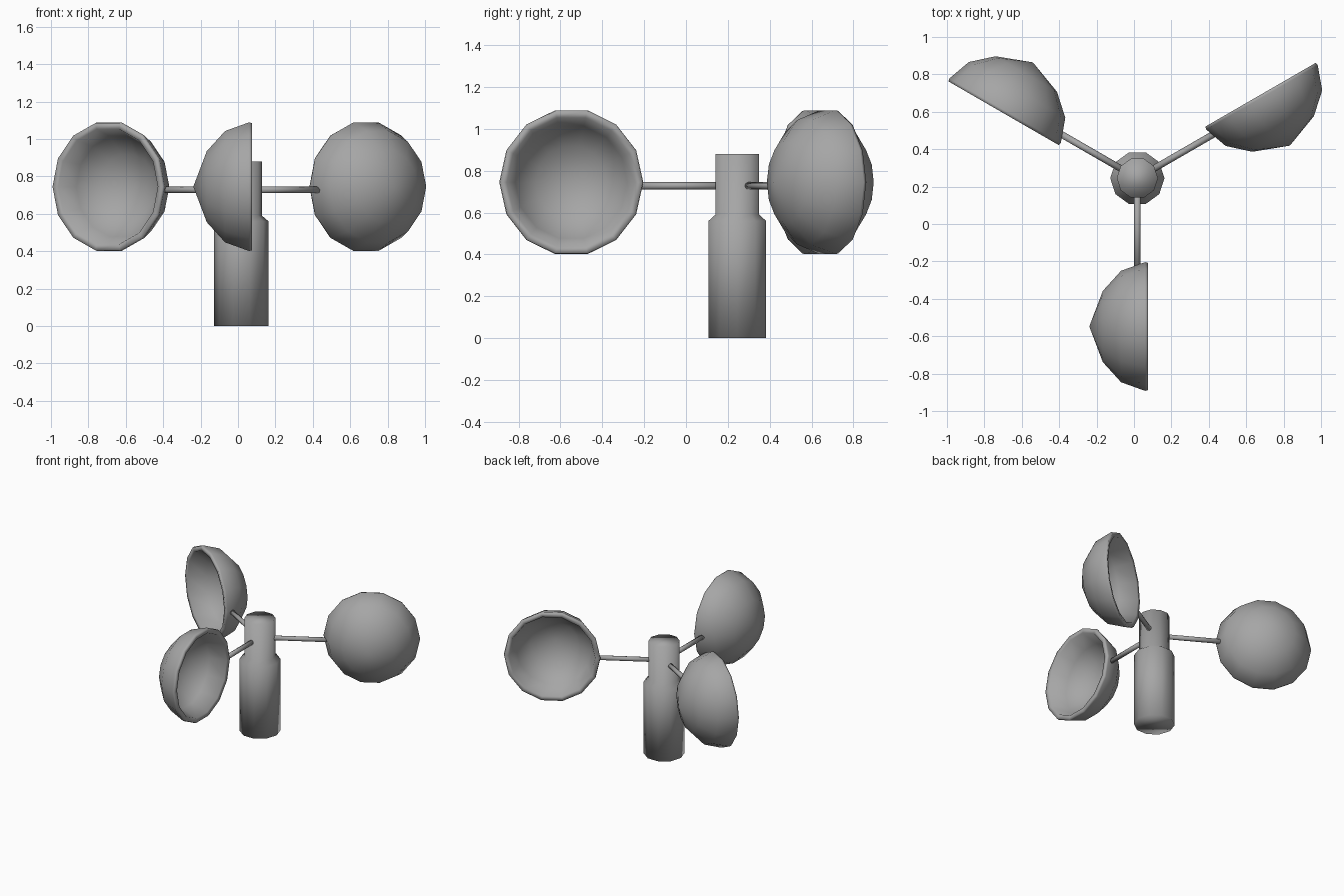
import bpy, math
from mathutils import Matrix, Vector

if "Cube" in bpy.data.objects:
    bpy.data.objects.remove(bpy.data.objects["Cube"])

HUB = Vector((0.018, 0.245, 0))
GREY = bpy.data.materials.new("dark_grey")
GREY.diffuse_color = (0.38, 0.38, 0.38, 1)
GREY.use_nodes = True
GREY.node_tree.nodes["Principled BSDF"].inputs["Base Color"].default_value = GREY.diffuse_color


def lathe(name, profile, sides, matrix):
    """Spin (radius, height) points around local z; radius 0 makes a pole."""
    verts, faces, rings = [], [], []
    for r, h in profile:
        n = 1 if r == 0 else sides
        rings.append([len(verts) + i for i in range(n)])
        for i in range(n):
            a = 2 * math.pi * i / sides
            verts.append(matrix @ Vector((r * math.cos(a), r * math.sin(a), h)))
    for a, b in zip(rings, rings[1:]):
        for i in range(sides):
            j = (i + 1) % sides
            if len(a) == 1:
                faces.append((a[0], b[j], b[i]))
            elif len(b) == 1:
                faces.append((a[i], a[j], b[0]))
            else:
                faces.append((a[i], a[j], b[j], b[i]))
    # flat caps where the profile does not end in a pole
    if len(rings[0]) > 1:
        faces.append(rings[0][::-1])
    if len(rings[-1]) > 1:
        faces.append(rings[-1])
    mesh = bpy.data.meshes.new(name)
    mesh.from_pydata(verts, [], faces)
    mesh.materials.append(GREY)
    # soft shading everywhere, also over rims and caps
    for p in mesh.polygons:
        p.use_smooth = True
    mesh.update()
    obj = bpy.data.objects.new(name, mesh)
    bpy.context.collection.objects.link(obj)
    return obj


# stepped post
lathe("post", [(0.145, 0), (0.145, 0.56), (0.11, 0.59), (0.11, 0.88)], 10,
      Matrix.Translation(HUB))

# hollow cup: outer shell, rim, inner shell
cup = [(0, -0.31), (0.19, -0.238), (0.298, -0.14), (0.344, -0.012), (0.34, 0.004),
       (0.308, 0.0), (0.268, -0.125), (0.172, -0.213), (0, -0.278)]

# three arms with cups, spaced around the post
for k, side in enumerate(("front", "right", "left")):
    turn = Matrix.Translation(HUB) @ Matrix.Rotation(k * 2 * math.pi / 3, 4, 'Z')
    # arm pointing outward from the post
    out = turn @ Matrix.Translation((0, 0, 0.728)) @ Matrix.Rotation(math.pi / 2, 4, 'X')
    lathe(side + "_arm", [(0.018, 0.05), (0.018, 0.49)], 8, out)
    # cup opening sideways
    place = (turn @ Matrix.Translation((0.053, -0.793, 0.745))
             @ Matrix.Diagonal((1, 1, 1.025, 1))
             @ Matrix.Rotation(math.pi / 2, 4, 'Y')
             @ Matrix.Rotation(math.pi / 2, 4, 'Z'))
    lathe(side + "_cup", cup, 14, place)
